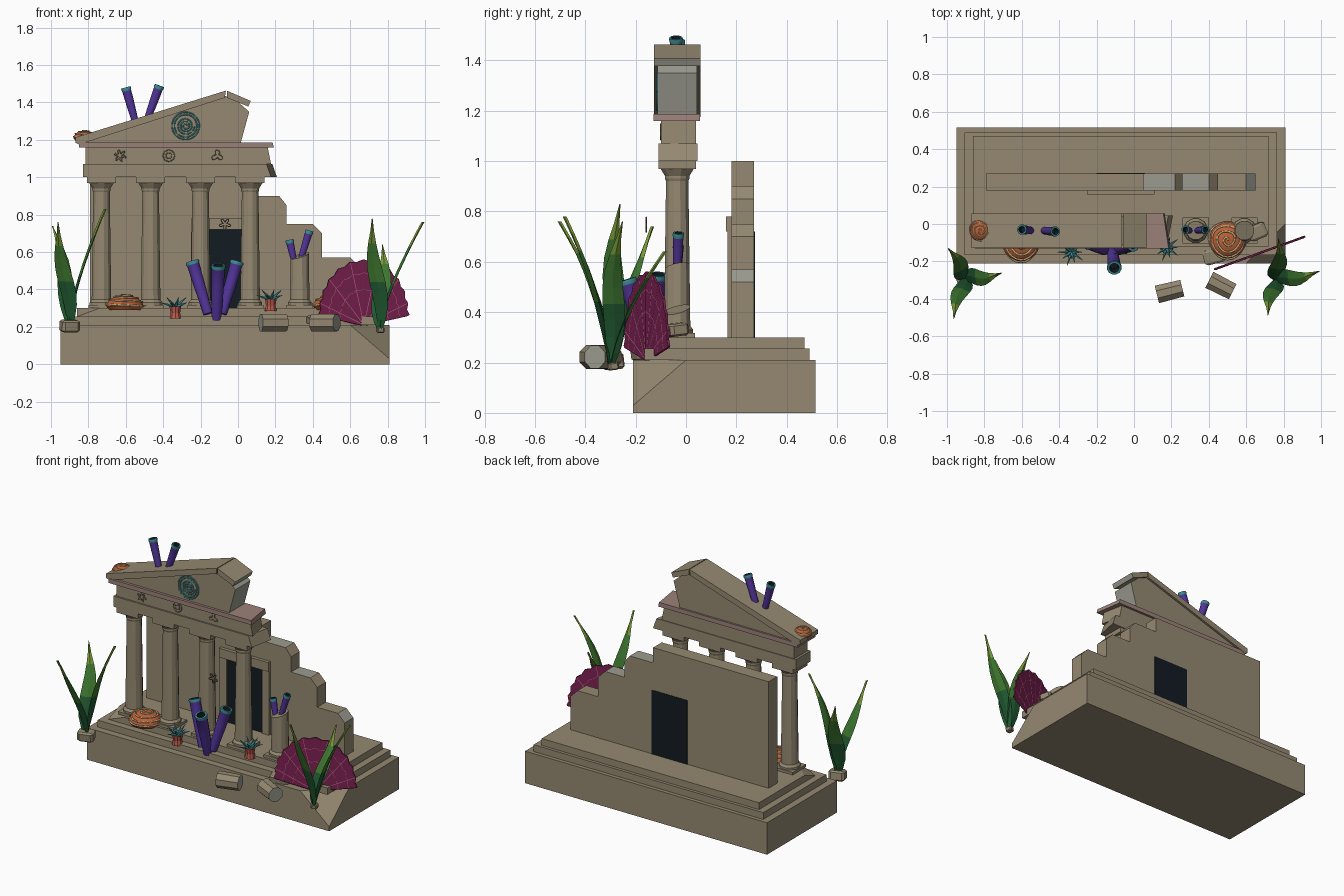
import bpy, bmesh, random
from math import sin, cos, pi, radians
from mathutils import Vector as V, Matrix

if "Cube" in bpy.data.objects:
    bpy.data.objects.remove(bpy.data.objects["Cube"])

random.seed(4)
M = {}
for name, c in dict(stone=(.30, .25, .165), pale=(.33, .33, .28), rose=(.33, .22, .19), dark=(.006, .011, .016),
                    purple=(.085, .035, .32), teal=(.05, .27, .30), orange=(.50, .12, .035), cream=(.60, .42, .24),
                    red=(.48, .10, .07), magenta=(.20, .015, .08), pink=(.42, .12, .22), green_low=(.015, .10, .03),
                    green_mid=(.05, .19, .03), green_tip=(.19, .33, .04), carved=(.17, .15, .10)).items():
    M[name] = bpy.data.materials.new(name)
    M[name].diffuse_color = (*c, 1)


def finish(name, bm, *mats, smooth=False):
    bmesh.ops.recalc_face_normals(bm, faces=bm.faces)
    me = bpy.data.meshes.new(name)
    bm.to_mesh(me)
    bm.free()
    for m in mats:
        me.materials.append(M[m])
    o = bpy.data.objects.new(name, me)
    bpy.context.collection.objects.link(o)
    if smooth:
        bpy.context.view_layer.objects.active = o
        o.select_set(True)
        bpy.ops.object.shade_smooth_by_angle(angle=radians(40))
        o.select_set(False)
    return o


def prism(name, pts, y0, y1, mat="stone", pale=()):
    """Extrude an x-z outline along y; sides listed in pale look freshly broken."""
    bm = bmesh.new()
    a = [bm.verts.new((x, y0, z)) for x, z in pts]
    b = [bm.verts.new((x, y1, z)) for x, z in pts]
    bm.faces.new(a)
    bm.faces.new(b[::-1])
    for i in range(len(pts)):
        j = (i + 1) % len(pts)
        bm.faces.new((a[i], a[j], b[j], b[i])).material_index = int(i in pale)
    return finish(name, bm, mat, "pale")


def box(name, x0, x1, y0, y1, z0, z1, mat="stone"):
    return prism(name, [(x0, z0), (x1, z0), (x1, z1), (x0, z1)], y0, y1, mat)


def cut(o, co, no):
    """Break a piece off along a plane."""
    bm = bmesh.new()
    bm.from_mesh(o.data)
    r = bmesh.ops.bisect_plane(bm, geom=bm.verts[:] + bm.edges[:] + bm.faces[:],
                               plane_co=co, plane_no=no, clear_outer=True)
    bmesh.ops.edgenet_fill(bm, edges=[e for e in r["geom_cut"] if isinstance(e, bmesh.types.BMEdge)], mat_nr=1)
    bmesh.ops.recalc_face_normals(bm, faces=bm.faces)
    bm.to_mesh(o.data)
    bm.free()


def lathe(name, prof, mats, n=12, xf=Matrix(), smooth=False):
    """Profile rows are (radius, height, material index of the band above)."""
    bm = bmesh.new()
    rings = [[bm.verts.new(xf @ V((r * cos(2 * pi * (k + .5) / n), r * sin(2 * pi * (k + .5) / n), z)))
              for k in range(n)] for r, z, _ in prof]
    for (_, _, m), a, b in zip(prof, rings, rings[1:]):
        for k in range(n):
            bm.faces.new((a[k], a[k - 1], b[k - 1], b[k])).material_index = m
    bmesh.ops.remove_doubles(bm, verts=bm.verts, dist=1e-5)
    return finish(name, bm, *mats, smooth=smooth)


def wire(name, pts, r, mat, cyclic=False):
    cu = bpy.data.curves.new(name, 'CURVE')
    cu.dimensions, cu.bevel_depth, cu.bevel_resolution, cu.use_fill_caps = '3D', r, 1, True
    s = cu.splines.new('POLY')
    s.points.add(len(pts) - 1)
    for p, q in zip(s.points, pts):
        p.co = (*q, 1)
    s.use_cyclic_u = cyclic
    cu.materials.append(M[mat])
    bpy.context.collection.objects.link(bpy.data.objects.new(name, cu))


# Plinth and steps with chipped corners
base = box("plinth", -.95, .81, -.21, .515, 0, .21)
cut(base, (.6, -.21, .21), (.86, -.86, 1))
box("lower_step", -.905, .765, -.165, .49, .21, .255)
top = box("upper_step", -.86, .72, -.12, .47, .255, .30)
cut(top, (-.74, -.12, .30), (-.375, -.375, 1))

# Ruined rear wall and doorway
prism("rear_wall", [(-.79, .3), (.65, .3), (.65, .52), (.6, .57), (.45, .57), (.45, .7), (.4, .75), (.26, .75),
                    (.26, .85), (.22, .9), (.05, .9), (.05, 1), (-.79, 1)], .18, .27, pale=(2, 6, 9))
box("door_opening", -.2, .06, .174, .273, .3, .72, "dark")
for x in (-.25, .06):
    box("door_jamb", x, x + .05, .165, .18, .3, .72)
box("door_lintel", -.25, .11, .158, .18, .72, .78)

# Colonnade
CY = -.035


def column(name, x):
    box(name + "_foot", x - .07, x + .07, CY - .07, CY + .07, .30, .317)
    o = lathe(name, [(0, .31, 0), (.066, .317, 0), (.066, .33, 0), (.054, .345, 0), (.046, .92, 0), (.05, .93, 0),
                     (.05, .94, 0), (.07, .972, 0), (0, .972, 0)], ("stone", "pale"), 12,
              Matrix.Translation((x, CY, 0)))
    return o


for x in (-.73, -.467, -.2, .065):
    column("column", x)
    box("capital", x - .078, x + .078, CY - .075, CY + .075, .968, 1.0)
cut(column("broken_column", .33), (.33, CY, .58), (-.3, -.2, 1))
cut(column("column_stump", .59), (.59, CY, .41), (.3, -.25, 1))

# Entablature, broken at the right
cut(box("architrave", -.83, .22, -.11, .045, 1, 1.07), (.18, CY, 1.035), (1, -.2, .35))
cut(box("frieze", -.815, .2, -.1, .04, 1.07, 1.16), (.155, CY, 1.115), (1, .2, .2))
cut(box("cornice", -.85, .22, -.13, .055, 1.158, 1.187, "rose"), (.175, CY, 1.17), (1, .15, .25))

# Pediment
prism("pediment", [(-.82, 1.185), (.015, 1.185), (.06, 1.35), (-.02, 1.42), (-.07, 1.435)], -.113, .043, pale=(1, 2))
prism("left_roof_slab", [(-.87, 1.185), (-.85, 1.175), (-.07, 1.425), (-.065, 1.463), (-.87, 1.213)], -.127, .057)
prism("right_roof_slab", [(-.06, 1.425), (.055, 1.378), (.068, 1.408), (-.06, 1.463)], -.127, .057, pale=(1,))


# Carved emblems
def emblem(name, x, y, z, fn, r, mat, turns=1, n=48):
    pts = []
    for k in range(n * turns + 1):
        a = 2 * pi * k / n
        q = fn(a)
        pts.append((x + q * cos(a), y, z + q * sin(a)))
    wire(name, pts, r, mat)


for r in (.073, .06):
    emblem("pediment_ring", -.28, -.114, 1.275, lambda a, r=r: r, .004, "teal")
emblem("pediment_spiral", -.28, -.114, 1.275, lambda a: .006 + .0022 * a, .004, "teal", 3)
for x, y, z, k in ((-.63, -.1, 1.115, 6), (-.11, -.1, 1.115, 3), (-.07, -.158, .75, 5)):
    emblem("flower_carving", x, y, z, lambda a, k=k: .021 + .011 * cos(k * a + pi / 2), .003, "carved")
for r in (.03, .016):
    emblem("ring_carving", -.37, -.1, 1.115, lambda a, r=r: r, .003, "carved")


# Tube corals
def tube(a, b, r):
    a, d = V(a), V(b) - V(a)
    L = d.length
    xf = Matrix.Translation(a) @ V((0, 0, 1)).rotation_difference(d).to_matrix().to_4x4()
    lathe("tube_coral", [(0, 0, 0), (r * .75, 0, 0), (r * .95, L * .6, 0), (r, L - .02, 1), (r * 1.12, L - .008, 1),
                         (r * 1.05, L, 1), (r * .72, L, 2), (r * .6, L - .05, 2), (0, L - .05, 2)],
          ("purple", "teal", "dark"), 12, xf, True)


for a, b, r in (((-.55, CY, 1.30), (-.6, -.03, 1.48), .025), ((-.485, CY, 1.31), (-.42, -.04, 1.49), .025),
                ((-.16, -.14, .27), (-.245, -.1, .55), .034), ((-.115, -.145, .24), (-.105, -.235, .53), .036),
                ((-.085, -.14, .27), (-.005, -.11, .55), .034), ((.30, CY, .55), (.275, -.03, .665), .021),
                ((.335, CY, .56), (.382, -.03, .715), .021)):
    tube(a, b, r)

# Brain corals with a pale groove winding around the dome
for x, y, z, R, H in ((-.82, CY, 1.195, .06, .055), (-.605, -.1, .29, .1, .08), (.5, -.085, .29, .1, .08)):
    lathe("brain_coral", [(0, 0, 0), (R * .85, 0, 0)] +
          [(R * cos(t * pi / 16), H * (.25 + .75 * sin(t * pi / 16)), 0) for t in range(9)],
          ("orange",), 16, Matrix.Translation((x, y, z)), True)
    pts = []
    for k in range(97):
        t, a = pi / 2 * (1 - k / 96), k * 2 * pi / 24
        q = R * cos(t) * (1 + .05 * sin(a * 3))
        pts.append((x + q * cos(a), y + q * sin(a), z + H * (.25 + .76 * sin(t))))
    wire("brain_coral_groove", pts, R * .055, "cream")

# Anemones
for x, y, z in ((-.335, -.15, .245), (.175, -.125, .285)):
    lathe("anemone_stalk", [(0, 0, 0), (.034, 0, 0), (.027, .03, 0), (.033, .065, 0), (0, .062, 0)], ("red",), 10,
          Matrix.Translation((x, y, z)))
    bm = bmesh.new()
    for k in range(10):
        xf = (Matrix.Translation((x, y, z + .06)) @ Matrix.Rotation(k * pi / 5, 4, 'Z') @
              Matrix.Rotation(radians(72 if k % 2 else 48), 4, 'Y') @ Matrix.Translation((0, 0, .042)))
        bmesh.ops.create_cone(bm, cap_ends=True, segments=5, radius1=.011, radius2=.001, depth=.075, matrix=xf)
    finish("anemone_tentacles", bm, "teal")


# Sea fan with ribs and webbing
def fan(t, s, off=0):
    a = radians(12 + 156 * t)
    r = s * (.255 + .09 * sin(a) ** 2 + .006 * cos(t * 24 * pi))
    u = r * cos(a)
    return V((.672 + .94 * u + .34 * off, -.155 + .34 * u - .94 * off, .21 + r * sin(a)))


bm = bmesh.new()
rows = [[bm.verts.new(fan(k / 48, s)) for k in range(49)] for s in (.06, .5, 1)]
for a, b in zip(rows, rows[1:]):
    for k in range(48):
        bm.faces.new((a[k], a[k + 1], b[k + 1], b[k]))
sol = finish("sea_fan", bm, "magenta").modifiers.new("thickness", 'SOLIDIFY')
sol.thickness, sol.offset = .01, 0
for k in range(13):
    wire("sea_fan_rib", [fan(k / 12, s) for s in (.05, .5, .98)], .0062, "pink" if k % 2 else "magenta")
for s in (.55, .8):
    wire("sea_fan_web", [fan(k / 24, s) for k in range(25)], .0058, "pink")


# Seaweed blades: a diamond section swept along a leaning spine
def blade(root, tip, w):
    root, d = V(root), V(tip) - V(root)
    out = V((d.x, d.y, 0)).normalized()
    side = V((-out.y, out.x, 0))
    bm, N, prev = bmesh.new(), 9, None
    for i in range(N + 1):
        t = i / N
        c = root + V((d.x * t ** 1.5, d.y * t ** 1.5, d.z * t)) + side * .012 * sin(t * 7)
        h = w * (.12 + .88 * sin(pi * t ** .85)) * (1 - t ** 6) + .002
        ring = [bm.verts.new(c + e) for e in (side * h, out * .008, -side * h, -out * .008)]
        if prev:
            for k in range(4):
                bm.faces.new((prev[k], prev[k - 1], ring[k - 1], ring[k])).material_index = (i > 4) + (i > 7)
        else:
            bm.faces.new(ring)
        prev = ring
    bm.faces.new(prev)
    finish("seaweed_blade", bm, "green_low", "green_mid", "green_tip")


for root, tips in (((-.9, -.29, .19), ((-.97, -.5, .76), (-.985, -.13, .74), (-.71, -.27, .83))),
                   ((.76, -.3, .17), ((.71, -.48, .78), (.99, -.26, .76), (.78, -.085, .64)))):
    for tip in tips:
        blade(root, tip, .043)

# Fallen column drums and rubble
for x, y, z, ang in ((.19, -.36, .222, 14), (.465, -.33, .222, -27)):
    xf = Matrix.Translation((x, y, z)) @ Matrix.Rotation(radians(ang), 4, 'Z') @ Matrix.Rotation(pi / 2, 4, 'Y')
    lathe("fallen_drum", [(0, -.07, 1), (.052, -.07, 0), (.049, .07, 1), (0, .07, 1)], ("stone", "pale"), 8, xf)
for x, y, z, s in ((-.9, -.29, .205, (.1, .07, .065)), (.43, -.17, .235, (.12, .08, .05)),
                   (.66, -.04, .33, (.1, .08, .05)), (.76, -.29, .185, (.04, .04, .03))):
    bm = bmesh.new()
    bmesh.ops.create_cube(bm, size=1)
    bmesh.ops.bevel(bm, geom=bm.edges[:], offset=.15, segments=1, affect='EDGES')
    bmesh.ops.transform(bm, verts=bm.verts, matrix=Matrix.Translation((x, y, z)) @
                        Matrix.Rotation(random.uniform(.2, .7), 4, 'Z') @ Matrix.Rotation(.12, 4, 'X') @
                        Matrix.Diagonal((*s, 1)))
    finish("rubble", bm, "stone")

for m in bpy.data.materials:
    if m.users and not m.is_grease_pencil:
        m.use_nodes = True
        m.node_tree.nodes["Principled BSDF"].inputs["Base Color"].default_value = m.diffuse_color
